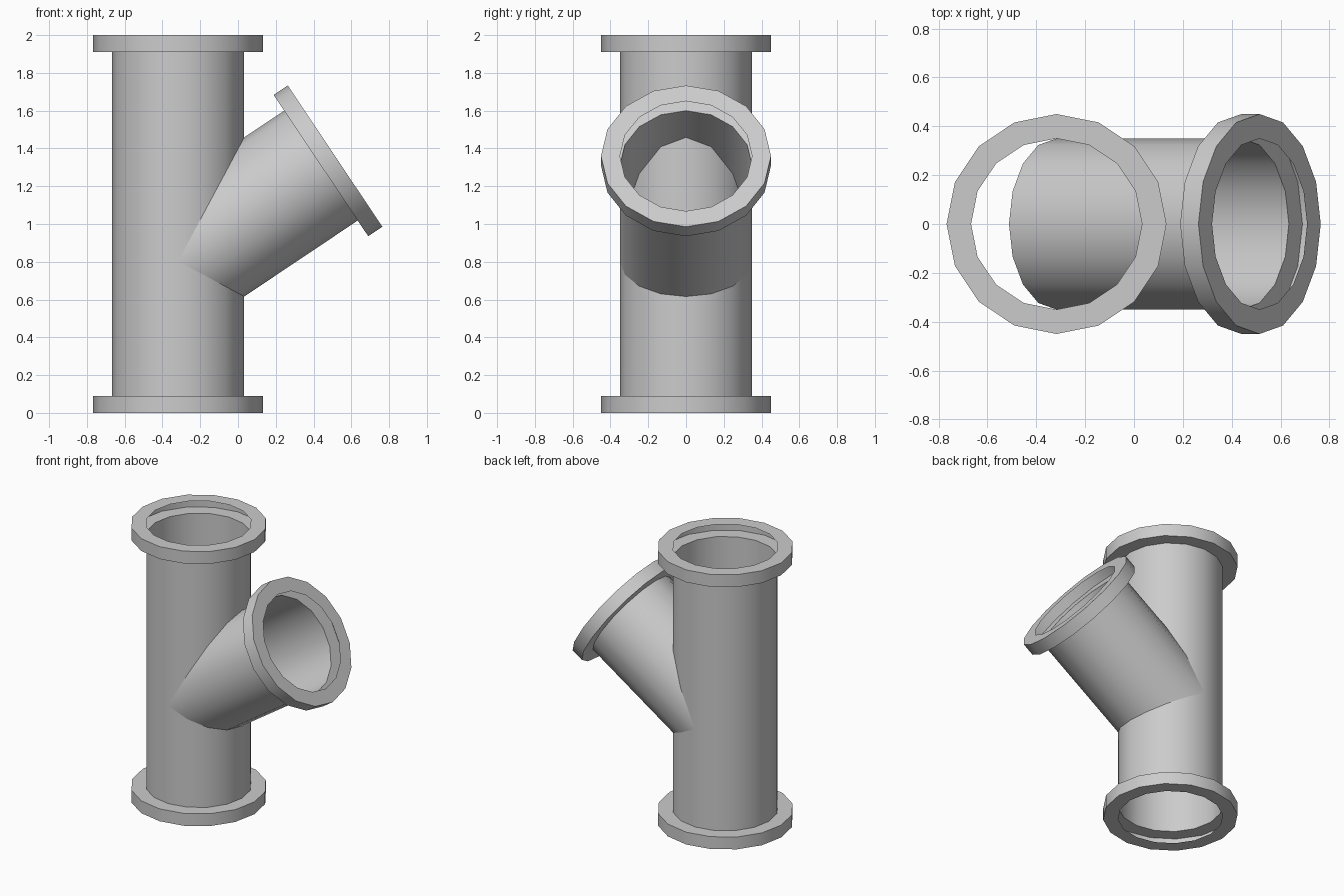
import bpy, bmesh, math
from mathutils import Matrix

if "Cube" in bpy.data.objects:
    bpy.data.objects.remove(bpy.data.objects["Cube"])

SIDES = 16
R_PIPE, R_FLANGE, THICK = 0.35, 0.45, 0.09


def lathe(name, profile, location, tilt=0.0):
    """Revolve a (radius, height) profile about its axis, tilted towards +x."""
    bm = bmesh.new()
    rings = []
    for r, z in profile:
        rings.append([bm.verts.new((r * math.cos(2 * math.pi * i / SIDES),
                                    r * math.sin(2 * math.pi * i / SIDES), z))
                      for i in range(SIDES)])
    for a, b in zip(rings, rings[1:]):
        for i in range(SIDES):
            j = (i + 1) % SIDES
            bm.faces.new((a[i], a[j], b[j], b[i]))
    bm.transform(Matrix.Rotation(tilt, 4, 'Y'))
    mesh = bpy.data.meshes.new(name)
    bm.to_mesh(mesh)
    bm.free()
    obj = bpy.data.objects.new(name, mesh)
    obj.location = location
    bpy.context.collection.objects.link(obj)
    bpy.ops.object.select_all(action='DESELECT')
    obj.select_set(True)
    bpy.context.view_layer.objects.active = obj
    bpy.ops.object.shade_smooth_by_angle(angle=math.radians(30))
    return obj


def flange_end(length):
    """Profile of a hollow flange whose outer face sits at the given length."""
    inner = length - THICK
    return [(R_PIPE, inner), (R_FLANGE, inner), (R_FLANGE, length), (R_PIPE, length)]


# Upright pipe with a flange at each end
bottom = [(R_PIPE, 0), (R_FLANGE, 0), (R_FLANGE, THICK), (R_PIPE, THICK)]
lathe("main_pipe", bottom + flange_end(2.0), (-0.317, 0, 0))

# Slanted branch starting open on the main axis, flanged at its outer end
lathe("branch_pipe", [(R_PIPE, 0)] + flange_end(1.0), (-0.317, 0, 0.803),
      tilt=math.radians(56.2))
